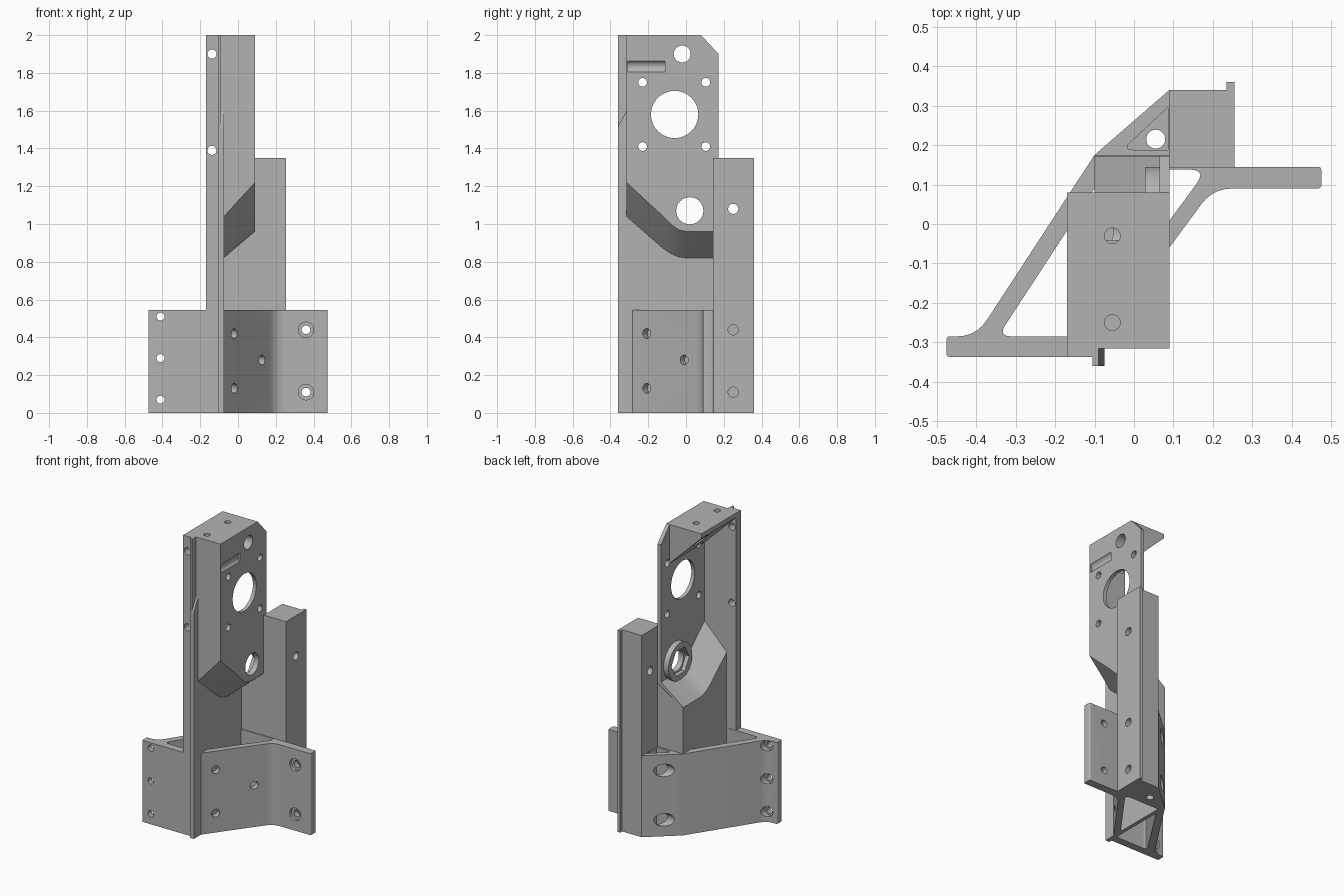
import bpy, bmesh, math
from mathutils import Vector

cube = bpy.data.objects.get("Cube")
if cube:
    bpy.data.objects.remove(cube, do_unlink=True)

grey = bpy.data.materials.new("neutral grey")
grey.use_nodes = True
COLOR = (0.45, 0.45, 0.45, 1)
grey.diffuse_color = COLOR
grey.node_tree.nodes["Principled BSDF"].inputs["Base Color"].default_value = COLOR


def finish(name, bm):
    bmesh.ops.recalc_face_normals(bm, faces=bm.faces[:])
    me = bpy.data.meshes.new(name)
    bm.to_mesh(me)
    bm.free()
    me.materials.append(grey)
    ob = bpy.data.objects.new(name, me)
    bpy.context.collection.objects.link(ob)
    return ob


def loft(name, rings):
    """Skin a list of equal-length closed rings and cap both ends."""
    bm = bmesh.new()
    vs = [[bm.verts.new(p) for p in ring] for ring in rings]
    n = len(vs[0])
    for a, b in zip(vs, vs[1:]):
        for i in range(n):
            j = (i + 1) % n
            bm.faces.new((a[i], a[j], b[j], b[i]))
    bm.faces.new(vs[0])
    bm.faces.new(vs[-1])
    return finish(name, bm)


def prism(name, pts, axis, lo, hi):
    """Extrude a 2D outline along an axis."""
    place = {"x": lambda p, t: (t, p[0], p[1]),
             "y": lambda p, t: (p[0], t, p[1]),
             "z": lambda p, t: (p[0], p[1], t)}[axis]
    return loft(name, [[place(p, t) for p in pts] for t in (lo, hi)])


def box(name, x, y, z):
    return prism(name, [(x[0], y[0]), (x[1], y[0]), (x[1], y[1]), (x[0], y[1])], "z", *z)


def rod(center, direction, r, length, sides=32):
    """Cylinder centred on a point, along a direction."""
    bm = bmesh.new()
    bmesh.ops.create_cone(bm, cap_ends=True, segments=sides, radius1=r, radius2=r, depth=length)
    rot = Vector((0, 0, 1)).rotation_difference(Vector(direction)).to_matrix()
    bmesh.ops.rotate(bm, verts=bm.verts[:], matrix=rot)
    bmesh.ops.translate(bm, verts=bm.verts[:], vec=center)
    return finish("cutter", bm)


def rounded(pts, radii, steps=5):
    """Round the corners of a 2D outline."""
    out = []
    for i, p in enumerate(pts):
        p, r = Vector(p), radii[i]
        if r == 0:
            out.append(tuple(p))
            continue
        a = p + (Vector(pts[i - 1]) - p).normalized() * r
        b = p + (Vector(pts[(i + 1) % len(pts)]) - p).normalized() * r
        for k in range(steps + 1):
            t = k / steps
            out.append(tuple(a * (1 - t) ** 2 + p * 2 * t * (1 - t) + b * t * t))
    return out


def cut(targets, cutters):
    for ob in targets:
        for c in cutters:
            m = ob.modifiers.new("cut", "BOOLEAN")
            m.operation, m.solver, m.object = "DIFFERENCE", "EXACT", c
            bpy.context.view_layer.objects.active = ob
            bpy.ops.object.modifier_apply(modifier=m.name)
    for c in cutters:
        bpy.data.objects.remove(c, do_unlink=True)


# Lower body with its feet and diagonal walls
outline = rounded([(-.475, -.337), (-.1, -.337), (-.095, -.31), (.2, .09), (.475, .09),
                   (.475, .145), (.255, .145), (.09, .145), (.09, .34), (-.1, .175),
                   (-.4, -.285), (-.475, -.285)],
                  [.008, 0, 0, .05, .01, .01, 0, 0, 0, 0, .05, .008])
base = prism("base_body", outline, "z", 0, .545)
cut([base], [
    prism("cutter", rounded([(-.345, -.285), (-.1, -.285), (-.1, .09)], [.035, 0, 0]), "z", -.1, .7),
    prism("cutter", rounded([(-.075, -.215), (.185, .138), (-.075, .138)], [0, .045, 0]), "z", -.1, .7),
    prism("cutter", rounded([(-.03, .188), (.086, .188), (.086, .295)], [.03, 0, 0]), "z", .03, .7),
    rod((.055, .215, 0), (0, 0, 1), .024, .3)])

# Screw holes of the base
holes = []
for z in (.07, .29, .51):
    holes += [rod((-.41, -.31, z), (0, 1, 0), .021, .2), rod((-.41, -.24, z), (0, 1, 0), .034, .12)]
for z in (.11, .44):
    holes += [rod((.36, .12, z), (0, 1, 0), .023, .2), rod((.36, .06, z), (0, 1, 0), .041, .1),
              rod((-.03, .25, z), (1, 0, 0), .042, .2)]
normal = Vector((.8, -.6, 0))
for x, y, z in ((-.018, -.21, .13), (-.018, -.21, .42), (.127, -.01, .28)):
    holes.append(rod((x, y, z), normal, .026, .1))
cut([base], holes)

# Web that jogs sideways through a sloped shoulder
rings = []
for y, low, high in ((-.315, 1.04, 1.22), (-.12, .87, 1.04), (-.08, .843, .998), (-.04, .826, .97),
                     (0, .82, .96), (.172, .82, .96)):
    section = [(-.1, 0), (-.075, 0), (-.075, low), (.09, high), (.09, 2), (.065, 2),
               (.065, high + .02), (-.1, low + .035)]
    rings.append([(x, y, z) for x, z in section])
web = loft("jogged_web", rings)

# Wedge shaped cap under the top
cap = prism("top_cap", [(-.17, 2), (-.17, 1.97), (.066, 1.74), (.066, 2)], "y", -.315, .08)

# Front flange and the back wall under the shoulder
flange = prism("front_flange", [(-.17, 0), (-.075, 0), (-.075, 1.04), (.09, 1.22), (.09, 2), (-.17, 2)],
               "y", -.315, -.288)
pad = box("flange_pad", (-.17, -.1), (-.337, -.315), (0, 2))
box("front_lip", (-.105, -.09), (-.36, -.314), (0, 2))
prism("front_lip_step", rounded([(-.36, 0), (-.314, 0), (-.314, 1.6), (-.36, 1.52)], [0, 0, 0, .02]),
      "x", -.09, -.075)
prism("back_wall", [(-.1, 0), (.09, 0), (.09, .97), (-.1, .85)], "y", .143, .175)

# Bearing boss on the inner side of the web
boss = rod((.0475, .02, 1.07), (1, 0, 0), .125, .04, 48)
boss.name = "bearing_boss"

# Tall side block with a rear lip
block = box("side_block", (.09, .255), (.143, .34), (0, 1.35))
lip = box("side_block_lip", (.235, .255), (.34, .36), (0, 1.35))
cut([block], [rod((.17, .25, z), (1, 0, 0), .027, .4) for z in (.11, .44, 1.08)])

# Openings through the web and cap
cutters = [rod((.05, -.06, 1.58), (1, 0, 0), .125, .3, 48),
           rod((0, -.02, 1.9), (1, 0, 0), .045, .5),
           rod((.11, -.21, 1.833), (0, 1, 0), .035, .2),
           prism("cutter", [(.08, 2.01), (.08, 2), (.172, 1.9), (.2, 1.9), (.2, 2.01)], "x", -.3, .3)]
cutters += [rod((0, y, z), (1, 0, 0), .023, .5) for y in (-.23, .105) for z in (1.41, 1.75)]
cutters += [rod((-.055, y, 2), (0, 0, 1), .02, .12) for y in (-.03, -.25)]
cut([web, cap], cutters)
cut([web, boss], [rod((.05, .02, 1.07), (1, 0, 0), .072, .3)])
cut([boss], [rod((.03, .02, 1.07), (1, 0, 0), .095, .05, 6)])
cut([flange, pad], [rod((-.138, -.31, z), (0, 1, 0), .024, .2) for z in (.47, 1.39, 1.9)])
cut([flange], [rod((.11, -.21, 1.833), (0, 1, 0), .035, .3)])

# Smooth the round openings and keep the edges sharp
for ob in bpy.context.scene.objects:
    if ob.type == "MESH":
        bpy.context.view_layer.objects.active = ob
        ob.select_set(True)
        bpy.ops.object.shade_smooth_by_angle(angle=math.radians(25))
        ob.select_set(False)
